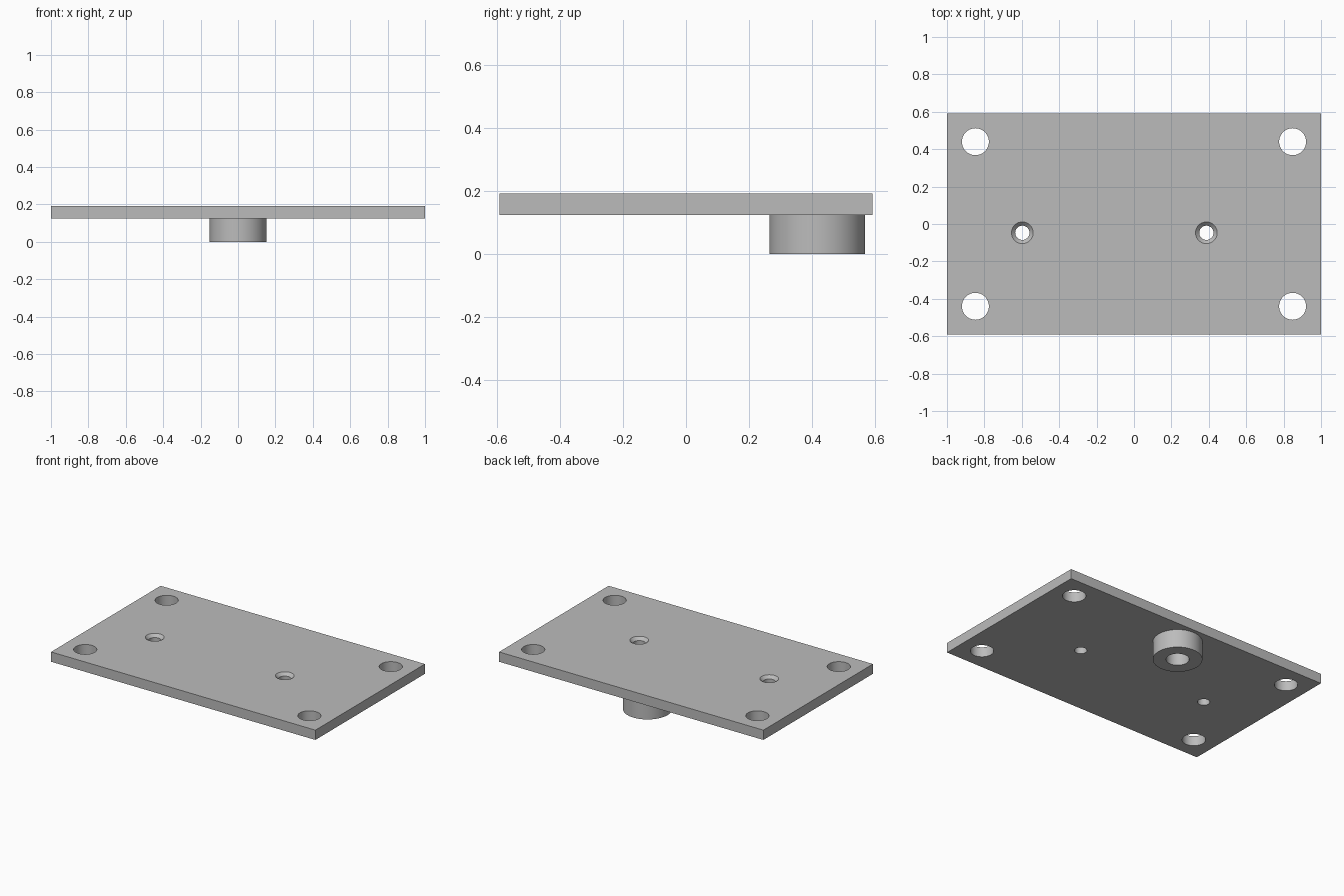
import bpy
from math import radians

default = bpy.data.objects.get("Cube")
if default:
    bpy.data.objects.remove(default, do_unlink=True)

PLATE_BOTTOM, PLATE_TOP = 0.124, 0.191
HALF_DEPTH = 0.592
MARGIN = 0.02          # how far cutters overshoot a surface
SIDES = 64

grey = bpy.data.materials.new("machined grey")
grey.use_nodes = True
colour = (0.5, 0.5, 0.5, 1)
grey.diffuse_color = colour
grey.node_tree.nodes["Principled BSDF"].inputs["Base Color"].default_value = colour


def cone(name, x, y, z0, z1, r0, r1):
    """Upright round solid from z0 (radius r0) to z1 (radius r1)."""
    bpy.ops.mesh.primitive_cone_add(vertices=SIDES, radius1=r0, radius2=r1,
                                    depth=z1 - z0, location=(x, y, (z0 + z1) / 2))
    obj = bpy.context.object
    obj.name = name
    obj.data.materials.append(grey)
    return obj


def combine(target, tool, operation):
    """Apply a boolean and discard the tool."""
    tool.hide_render = True
    mod = target.modifiers.new(operation.lower(), 'BOOLEAN')
    mod.operation, mod.solver, mod.object = operation, 'EXACT', tool
    bpy.context.view_layer.objects.active = target
    bpy.ops.object.modifier_apply(modifier=mod.name)
    bpy.data.objects.remove(tool, do_unlink=True)


# Flat rectangular plate
bpy.ops.mesh.primitive_cube_add(size=1, location=(0, 0, (PLATE_BOTTOM + PLATE_TOP) / 2))
plate = bpy.context.object
plate.name = "mounting_plate"
plate.scale = (2, 2 * HALF_DEPTH, PLATE_TOP - PLATE_BOTTOM)
bpy.ops.object.transform_apply(location=True, rotation=False, scale=True)
plate.data.materials.append(grey)

# Round boss under the back edge, with a blind bore
BOSS_Y = 0.416
combine(plate, cone("boss", 0, BOSS_Y, 0, PLATE_BOTTOM + MARGIN, 0.152, 0.152), 'UNION')
combine(plate, cone("boss_bore", 0, BOSS_Y, -MARGIN, PLATE_BOTTOM, 0.071, 0.071), 'DIFFERENCE')

# Corner through holes
for x in (-0.848, 0.848):
    for y in (-0.44, 0.44):
        combine(plate, cone("corner_hole", x, y, PLATE_BOTTOM - MARGIN,
                            PLATE_TOP + MARGIN, 0.072, 0.072), 'DIFFERENCE')

# Countersunk screw holes
SCREW_R, SINK_R = 0.038, 0.058
for x in (-0.597, 0.387):
    combine(plate, cone("screw_hole", x, -0.047, PLATE_BOTTOM - MARGIN,
                        PLATE_TOP + MARGIN, SCREW_R, SCREW_R), 'DIFFERENCE')
    step = SINK_R - SCREW_R
    combine(plate, cone("countersink", x, -0.047, PLATE_TOP - 1.5 * step,
                        PLATE_TOP + step, SCREW_R - step / 2, SINK_R + step), 'DIFFERENCE')

# Smooth round walls, keep machined edges crisp
bpy.ops.object.select_all(action='DESELECT')
plate.select_set(True)
bpy.context.view_layer.objects.active = plate
bpy.ops.object.shade_smooth_by_angle(angle=radians(30))
